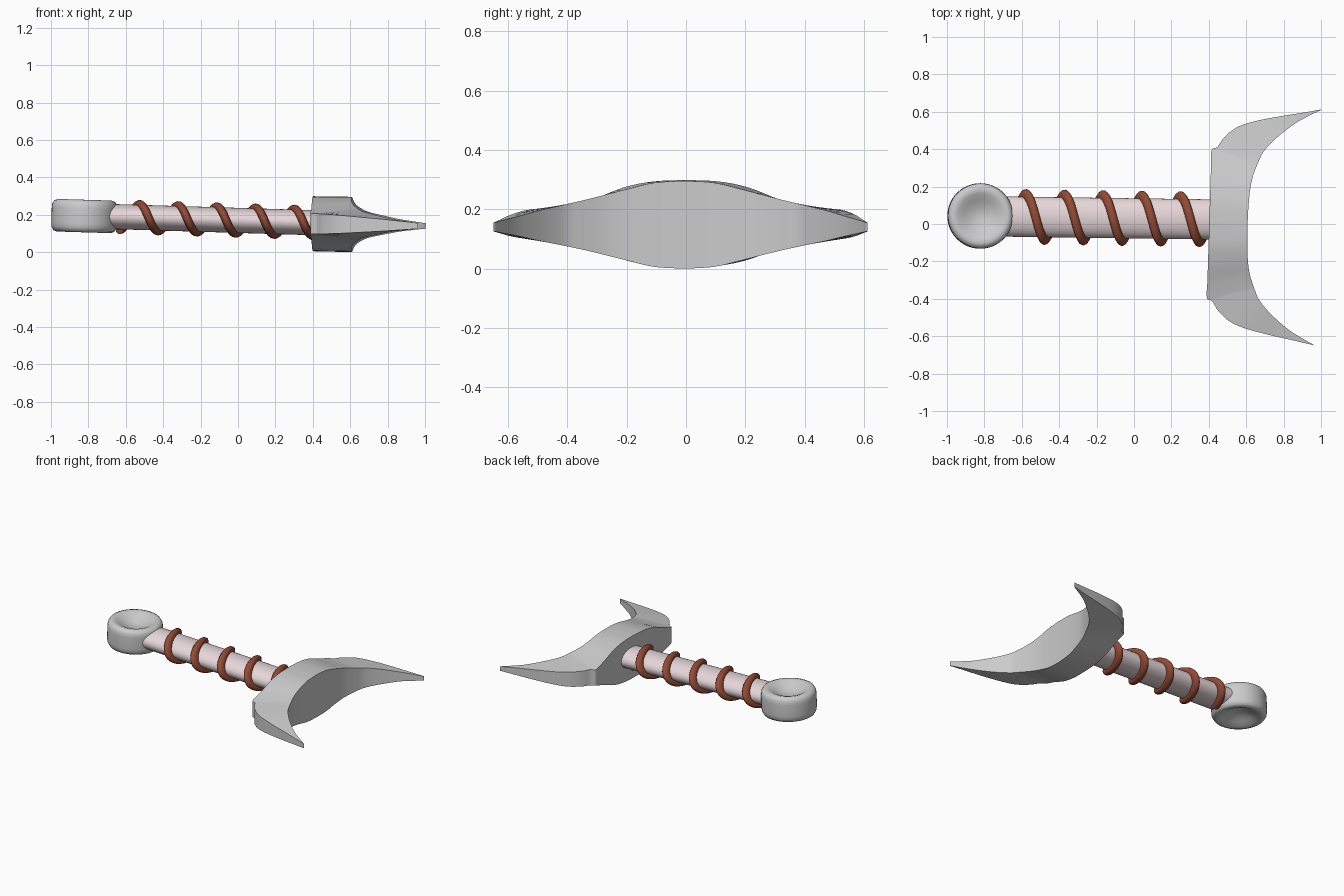
import bpy, bmesh, math
from mathutils import Vector, Matrix

if "Cube" in bpy.data.objects:
    bpy.data.objects.remove(bpy.data.objects["Cube"])

TILT = (0, 0.0305, -0.0139)   # the whole handle leans slightly


def material(name, rgb):
    m = bpy.data.materials.new(name)
    m.diffuse_color = (*rgb, 1)
    m.use_nodes = True
    m.node_tree.nodes["Principled BSDF"].inputs["Base Color"].default_value = m.diffuse_color
    return m


def finish(name, bm, angle=35, mat=None):
    bmesh.ops.remove_doubles(bm, verts=bm.verts, dist=1e-5)
    bmesh.ops.recalc_face_normals(bm, faces=bm.faces)
    me = bpy.data.meshes.new(name)
    bm.to_mesh(me)
    bm.free()
    ob = bpy.data.objects.new(name, me)
    bpy.context.collection.objects.link(ob)
    if mat:
        me.materials.append(mat)
    bpy.ops.object.select_all(action='DESELECT')
    bpy.context.view_layer.objects.active = ob
    ob.select_set(True)
    bpy.ops.object.shade_smooth_by_angle(angle=math.radians(angle))
    return ob


def smooth(rows, steps=4):
    """Catmull-Rom resampling of rows of numbers."""
    rows = [Vector(r) for r in rows]
    pts = [rows[0]] + rows + [rows[-1]]
    out = []
    for a, b, c, d in zip(pts, pts[1:], pts[2:], pts[3:]):
        for i in range(steps):
            t = i / steps
            out.append(0.5 * (2 * b + (c - a) * t + (2 * a - 5 * b + 4 * c - d) * t * t
                              + (3 * b - a - 3 * c + d) * t ** 3))
    return out + [rows[-1]]


# Pommel: lathed disc, dished on both faces
half = [(0, .035), (.05, .044), (.09, .064), (.122, .081), (.145, .087),
        (.163, .08), (.173, .062), (.175, .04)]
profile = half + [(r, -z) for r, z in reversed(half)]
bm = bmesh.new()
vs = [bm.verts.new((r, 0, z)) for r, z in profile]
es = [bm.edges.new(p) for p in zip(vs, vs[1:])]
bmesh.ops.spin(bm, geom=vs + es, cent=(0, 0, 0), axis=(0, 0, 1),
               angle=2 * math.pi, steps=48)
pommel = finish("pommel", bm, 50)
pommel.location = (-.822, .043, .193)
pommel.rotation_euler = TILT

# Shaft: flattened cylinder
bm = bmesh.new()
bmesh.ops.create_cone(bm, cap_ends=True, segments=32, radius1=.067, radius2=.067, depth=1.13)
bmesh.ops.rotate(bm, verts=bm.verts, cent=(0, 0, 0),
                 matrix=Matrix.Rotation(math.pi / 2, 3, 'Y'))
shaft = finish("shaft", bm, 35, material("pale_wood", (.8, .68, .7)))
shaft.location = (-.14, .032, .174)
shaft.scale = (1, 1.6, 1)
shaft.rotation_euler = TILT

# Grip cord: helix around the shaft
cu = bpy.data.curves.new("grip_cord", 'CURVE')
cu.dimensions = '3D'
cu.bevel_depth = .022
cu.bevel_resolution = 4
cu.use_fill_caps = True
sp = cu.splines.new('POLY')
n = 160
sp.points.add(n)
for i, p in enumerate(sp.points):
    turn = -.25 + 5 * i / n
    a = 2 * math.pi * turn
    p.co = (-.44 + .207 * turn, .071 * math.cos(a), .071 * math.sin(a), 1)
cord = bpy.data.objects.new("grip_cord", cu)
bpy.context.collection.objects.link(cord)
cord.location, cord.scale, cord.rotation_euler = shaft.location, shaft.scale, TILT
cu.materials.append(material("leather", (.3, .07, .035)))
bpy.ops.object.select_all(action='DESELECT')
bpy.context.view_layer.objects.active = cord
cord.select_set(True)
bpy.ops.object.convert(target='MESH')

# Blade: crescent; each row is rear x, y, half height, front x, y, half height
rows = [(.40, 0, .147, .605, 0, .148), (.40, .11, .142, .607, .10, .142),
        (.40, .21, .122, .613, .19, .121), (.40, .31, .083, .625, .26, .103),
        (.40, .395, .056, .645, .32, .088), (.43, .413, .055, .655, .345, .082),
        (.465, .465, .053, .675, .39, .072), (.53, .52, .050, .71, .435, .062),
        (.62, .555, .044, .76, .485, .051), (.76, .587, .034, .84, .55, .034),
        (.88, .61, .024, .91, .592, .024), (.98, .631, .015, .977, .627, .015)]
side = smooth(rows)
mirrored = [Vector((r[0], -r[1], r[2], r[3], -r[4], r[5])) for r in side[:0:-1]]
bm = bmesh.new()
rings = []
for r in mirrored + side:
    ring = []
    for x, y, h, s in ((r[0], r[1], r[2], 1), (r[3], r[4], r[5], 1),
                       (r[3], r[4], r[5], -1), (r[0], r[1], r[2], -1)):
        zc = .152 - .02 * (x - .4)
        ring.append(bm.verts.new((x - .4, y, zc + s * h)))
    rings.append(ring)
for a, b in zip(rings, rings[1:]):
    for i in range(4):
        j = (i + 1) % 4
        bm.faces.new((a[i], a[j], b[j], b[i]))
bm.faces.new(rings[0])
bm.faces.new(rings[-1])
blade = finish("blade", bm, 40)
blade.location = (.402, 0, 0)
blade.rotation_euler = (0, 0, math.radians(-1.8))
